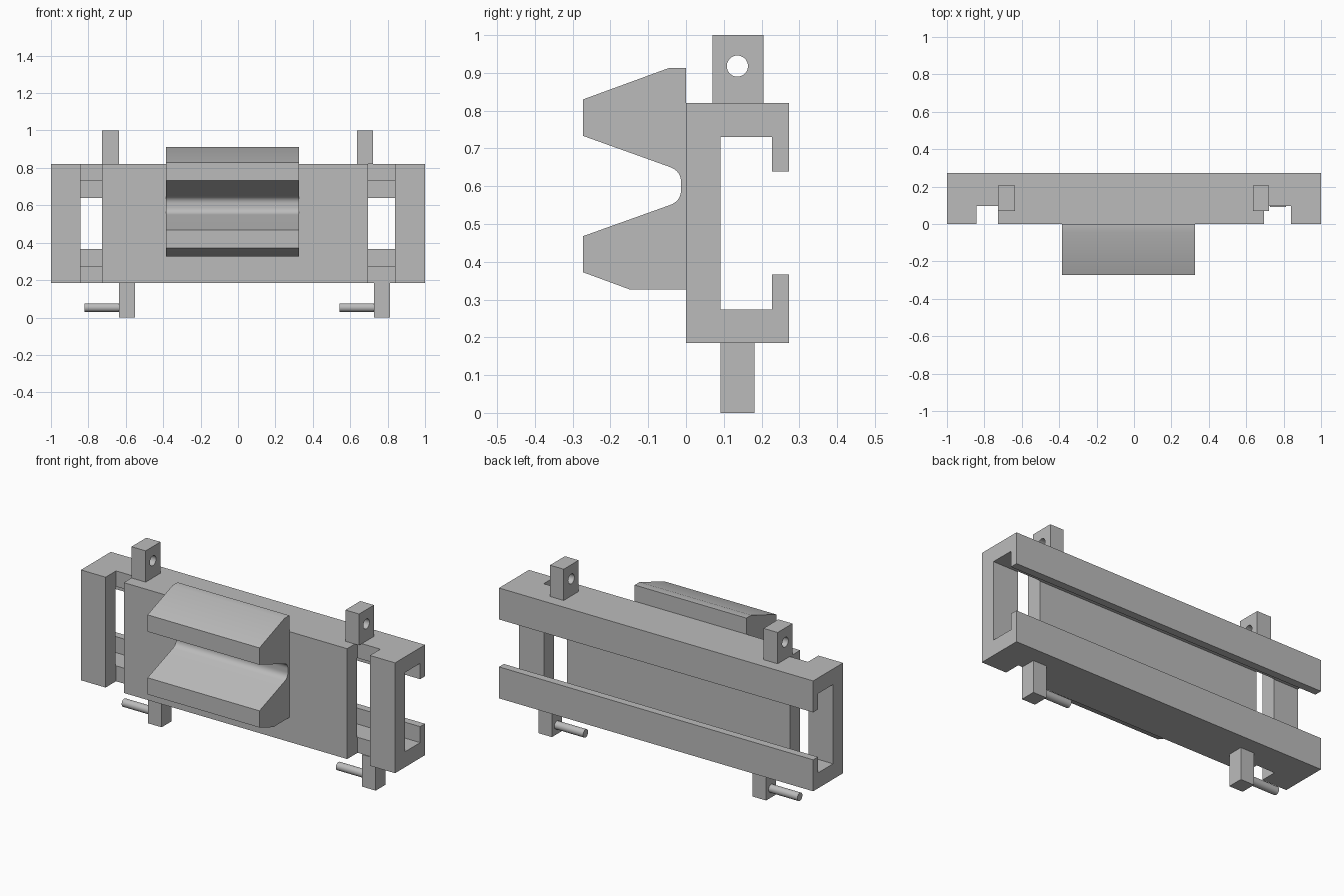
import bpy
import bmesh
import math
from mathutils import Vector

default_cube = bpy.data.objects.get("Cube")
if default_cube:
    bpy.data.objects.remove(default_cube, do_unlink=True)

GREY = (0.5, 0.5, 0.5, 1)
grey = bpy.data.materials.new("plain grey")
grey.use_nodes = True
grey.diffuse_color = GREY
grey.node_tree.nodes["Principled BSDF"].inputs["Base Color"].default_value = GREY


def extrude(name, profile, x0, x1):
    """Extrude a (y, z) outline along x."""
    bm = bmesh.new()
    face = bm.faces.new([bm.verts.new((x0, y, z)) for y, z in profile])
    new = bmesh.ops.extrude_face_region(bm, geom=[face])["geom"]
    verts = [g for g in new if isinstance(g, bmesh.types.BMVert)]
    bmesh.ops.translate(bm, verts=verts, vec=(x1 - x0, 0, 0))
    bmesh.ops.recalc_face_normals(bm, faces=bm.faces)
    mesh = bpy.data.meshes.new(name)
    bm.to_mesh(mesh)
    bm.free()
    mesh.materials.append(grey)
    obj = bpy.data.objects.new(name, mesh)
    bpy.context.collection.objects.link(obj)
    return obj


def box(name, x0, x1, y0, y1, z0, z1):
    return extrude(name, [(y0, z0), (y1, z0), (y1, z1), (y0, z1)], x0, x1)


def rod(name, x0, x1, y, z, radius, sides=32):
    angles = [2 * math.pi * i / sides for i in range(sides)]
    ring = [(y + radius * math.cos(a), z + radius * math.sin(a)) for a in angles]
    return extrude(name, ring, x0, x1)


def activate(obj):
    bpy.ops.object.select_all(action='DESELECT')
    obj.select_set(True)
    bpy.context.view_layer.objects.active = obj


def cut(obj, cutter):
    cutter.hide_render = True
    mod = obj.modifiers.new("cut", 'BOOLEAN')
    mod.operation = 'DIFFERENCE'
    mod.solver = 'EXACT'
    mod.object = cutter
    activate(obj)
    bpy.ops.object.modifier_apply(modifier=mod.name)
    bpy.data.objects.remove(cutter, do_unlink=True)


def smooth(obj):
    activate(obj)
    bpy.ops.object.shade_smooth_by_angle(angle=math.radians(30))


# Lipped channel with a front slot near each end
channel = extrude("channel_body", [
    (0, 0.185), (0.272, 0.185), (0.272, 0.366), (0.228, 0.366),
    (0.228, 0.274), (0.091, 0.274), (0.091, 0.73), (0.228, 0.73),
    (0.228, 0.639), (0.272, 0.639), (0.272, 0.82), (0, 0.82)], -1, 1)
for x0, x1 in ((-0.843, -0.727), (0.695, 0.84)):
    cut(channel, box("slot_cutter", x0, x1, -0.1, 0.095, 0, 1))

# Front block with a rounded V groove
start, corner, end = Vector((-0.043, 0.651)), Vector((-0.013, 0.64)), Vector((-0.013, 0.61))
steps = 10
fillet = []
for i in range(steps + 1):
    t = i / steps
    p = start * (1 - t) ** 2 + corner * 2 * t * (1 - t) + end * t ** 2
    fillet.append((p.x, p.y))
groove = [(-0.272, 0.733)] + fillet
mirrored = [(y, 1.201 - z) for y, z in reversed(groove)]
outline = ([(0, 0.913), (-0.045, 0.913), (-0.272, 0.83)] + groove + mirrored
           + [(-0.272, 0.372), (-0.147, 0.326), (0, 0.326)])
smooth(extrude("grooved_block", outline, -0.385, 0.327))

# Upper lugs with pin holes
for side, x0, x1 in (("right", -0.727, -0.637), ("left", 0.635, 0.722)):
    lug = box(side + "_upper_lug", x0, x1, 0.07, 0.205, 0.82, 1)
    cut(lug, rod("hole_cutter", x0 - 0.1, x1 + 0.1, 0.136, 0.918, 0.028))
    smooth(lug)

# Lower lugs with sideways pins
for side, x0, x1 in (("right", -0.637, -0.55), ("left", 0.727, 0.813)):
    box(side + "_lower_lug", x0, x1, 0.091, 0.181, 0, 0.185)
    smooth(rod(side + "_pin", x0 - 0.183, x0, 0.136, 0.053, 0.023))
